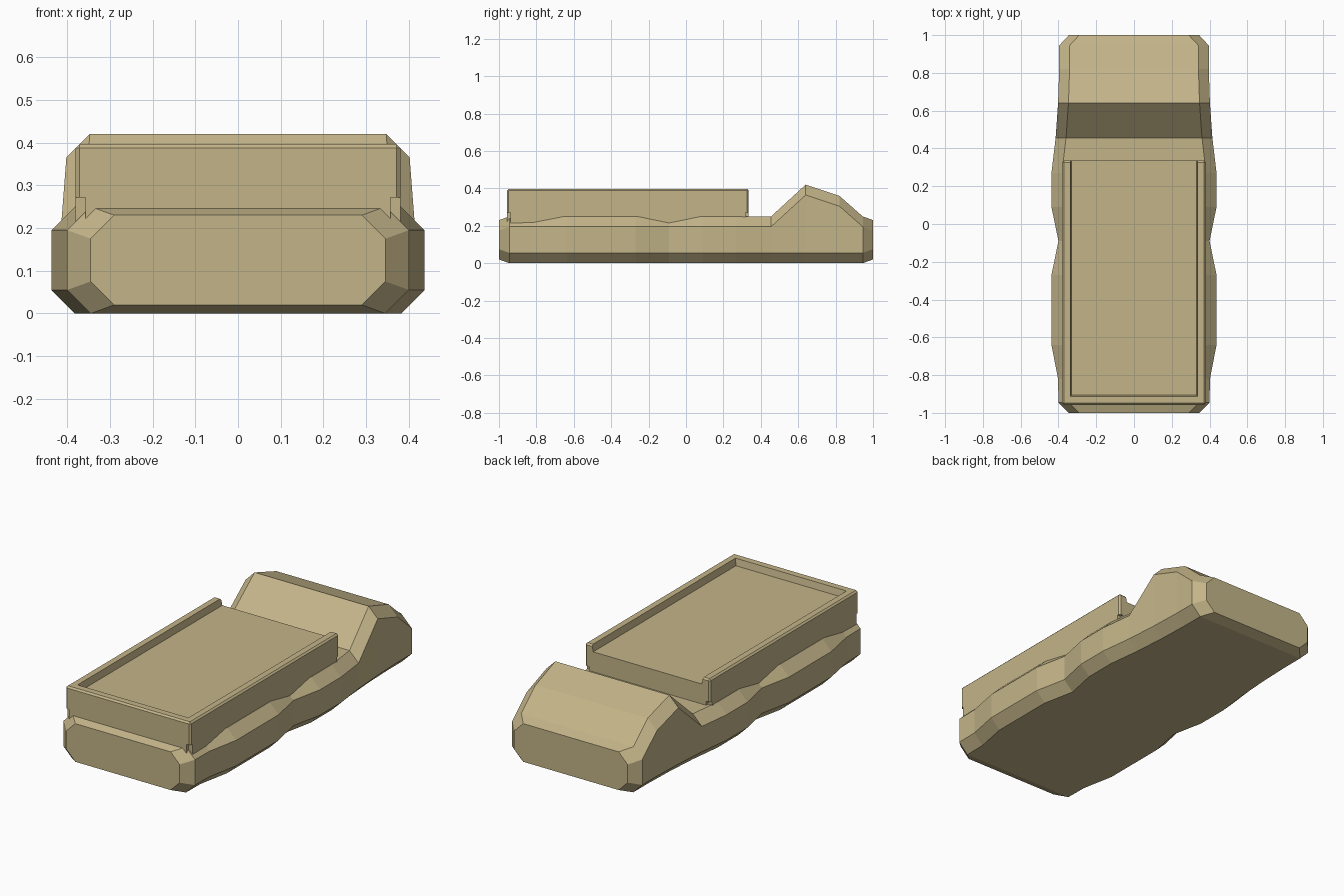
import bpy, bmesh

if "Cube" in bpy.data.objects:
    bpy.data.objects.remove(bpy.data.objects["Cube"])

tan = bpy.data.materials.new("tan")
tan.diffuse_color = (0.55, 0.46, 0.25, 1)
tan.use_nodes = True
tan.node_tree.nodes["Principled BSDF"].inputs["Base Color"].default_value = tan.diffuse_color


def finish(bm, name, helper=False):
    bmesh.ops.recalc_face_normals(bm, faces=bm.faces)
    mesh = bpy.data.meshes.new(name)
    bm.to_mesh(mesh)
    bm.free()
    ob = bpy.data.objects.new(name, mesh)
    bpy.context.collection.objects.link(ob)
    mesh.materials.append(tan)
    if helper:
        ob.hide_render = True
        ob.hide_set(True)
    return ob


def loft(bm, rings):
    loops = [[bm.verts.new(p) for p in ring] for ring in rings]
    n = len(loops[0])
    for a, b in zip(loops, loops[1:]):
        for i in range(n):
            bm.faces.new((a[i], a[(i + 1) % n], b[(i + 1) % n], b[i]))
    bm.faces.new(loops[0][::-1])
    bm.faces.new(loops[-1])


def rect(x0, x1, y0, y1, z):
    return [(x0, y0, z), (x1, y0, z), (x1, y1, z), (x0, y1, z)]


def octagon(y, w, lo, hi, c=0.055):
    half = [(w - c, lo), (w, lo + c), (w, hi - c), (w - c, hi)]
    return [(x, y, z) for x, z in half] + [(-x, y, z) for x, z in reversed(half)]


def cut(ob, cutter):
    m = ob.modifiers.new("cut", 'BOOLEAN')
    m.operation = 'DIFFERENCE'
    m.solver = 'EXACT'
    m.object = cutter


# Body: chamfered sections (y, half width, bottom, top)
stations = [
    (-1, .345, .02, .23), (-.945, .40, 0, .25), (-.82, .402, 0, .25),
    (-.64, .437, 0, .25), (-.27, .437, 0, .25), (-.09, .40, 0, .25),
    (.09, .437, 0, .25), (.27, .437, 0, .25), (.455, .415, 0, .25),
    (.64, .402, 0, .42), (.82, .396, 0, .36), (.945, .396, 0, .25),
    (1, .345, .02, .23)]
bm = bmesh.new()
loft(bm, [octagon(*s) for s in stations])
finish(bm, "body")

# Raised tray with small bevelled edges
bm = bmesh.new()
loft(bm, [rect(-.38, .38, -.957, .335, z) for z in (.15, .397)])
bmesh.ops.bevel(bm, geom=bm.edges[:], offset=.009, segments=1, affect='EDGES')
tray = finish(bm, "tray")

# Recess in the tray, open at the back
bm = bmesh.new()
loft(bm, [rect(-.33, .33, -.905, .5, .36), rect(-.342, .342, -.917, .5, .42)])
cut(tray, finish(bm, "recess_cutter", True))

# Notches under the four tray corners
bm = bmesh.new()
for s in (-1, 1):
    for y0, y1 in ((-1, -.938), (.318, .4)):
        x0, x1 = sorted((s * .357, s * .45))
        loft(bm, [rect(x0, x1, y0, y1, z) for z in (.1, .272)])
cut(tray, finish(bm, "notch_cutter", True))
